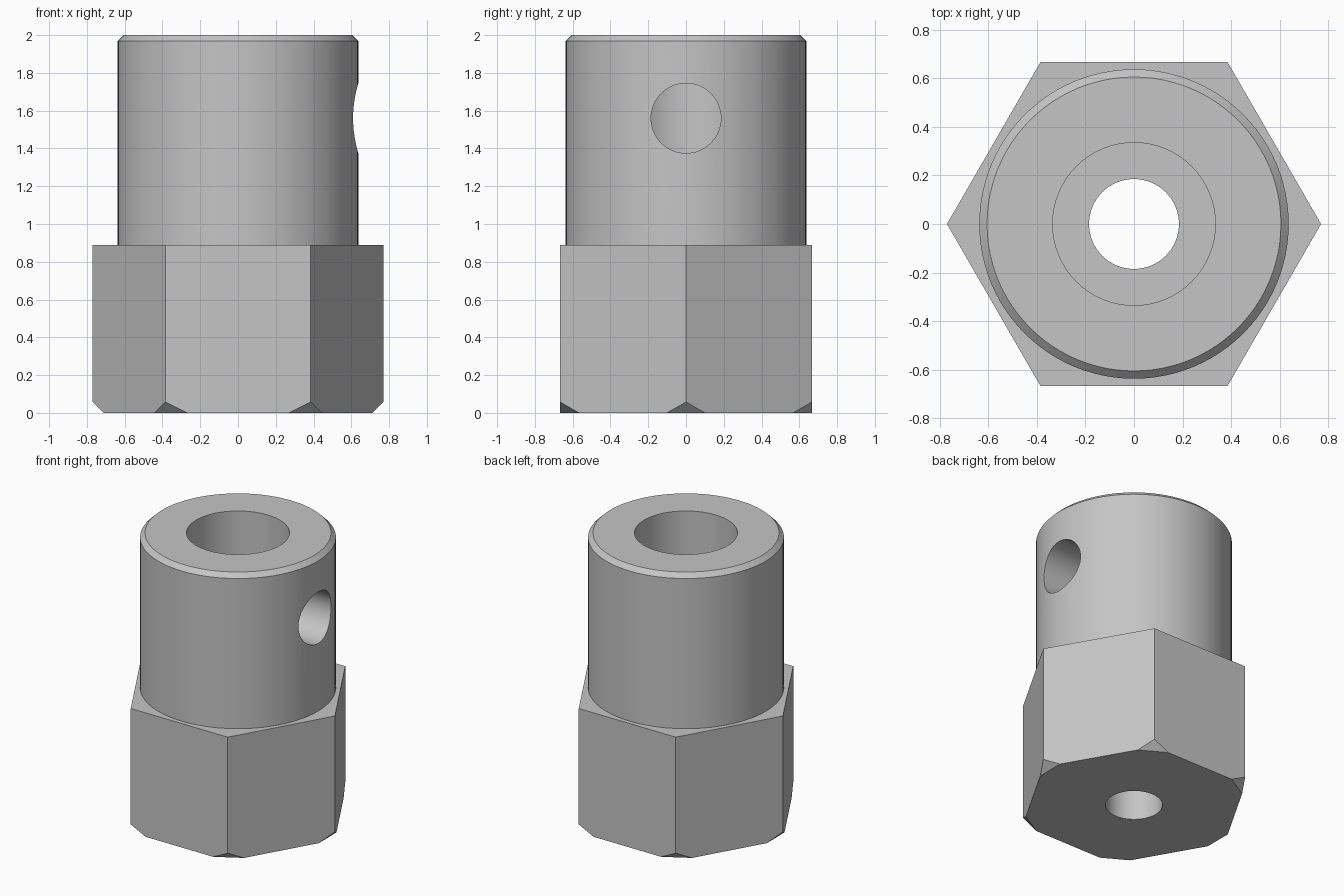
import bpy
import bmesh
from math import cos, sin, radians
from mathutils import Matrix, Vector

cube = bpy.data.objects.get("Cube")
if cube:
    bpy.data.objects.remove(cube, do_unlink=True)

# Single grey metal
grey = bpy.data.materials.new("grey_metal")
grey.use_nodes = True
colour = (0.56, 0.56, 0.56, 1)
grey.diffuse_color = colour
grey.node_tree.nodes["Principled BSDF"].inputs["Base Color"].default_value = colour

HEX_R, HEX_TOP = 0.77, 0.89
BARREL_R, TOP, CHAMFER = 0.637, 2.0, 0.032
SHAFT_R, SCREW_R, SIDE_R = 0.335, 0.185, 0.185
SIDE_Z = 1.56


def finish(bm, name):
    bmesh.ops.recalc_face_normals(bm, faces=bm.faces[:])
    mesh = bpy.data.meshes.new(name)
    bm.to_mesh(mesh)
    bm.free()
    mesh.materials.append(grey)
    obj = bpy.data.objects.new(name, mesh)
    bpy.context.collection.objects.link(obj)
    return obj


def prism(bm, radius, z0, z1, sides):
    """Upright capped prism between two heights."""
    bmesh.ops.create_cone(bm, cap_ends=True, segments=sides,
                          radius1=radius, radius2=radius, depth=z1 - z0,
                          matrix=Matrix.Translation((0, 0, (z0 + z1) / 2)))


def combine(target, tool, operation):
    """Apply a boolean and discard the tool."""
    mod = target.modifiers.new(operation, "BOOLEAN")
    mod.operation, mod.solver, mod.object = operation, "EXACT", tool
    bpy.context.view_layer.objects.active = target
    bpy.ops.object.modifier_apply(modifier=mod.name)
    bpy.data.objects.remove(tool, do_unlink=True)


# Hexagonal base with corners on the x axis, lower corners cut at 45 degrees
bm = bmesh.new()
prism(bm, HEX_R, 0, HEX_TOP, 6)
corner = max((v.co for v in bm.verts), key=lambda c: c.x)
if corner.x < HEX_R - 0.01:
    bmesh.ops.rotate(bm, verts=bm.verts[:], matrix=Matrix.Rotation(radians(30), 3, "Z"))
for i in range(6):
    a = radians(60 * i)
    outward = Vector((cos(a), sin(a), -1))
    on_plane = Vector((cos(a), sin(a), 0)) * (HEX_R - 0.058)
    bmesh.ops.bisect_plane(bm, geom=bm.verts[:] + bm.edges[:] + bm.faces[:],
                           plane_co=on_plane, plane_no=outward, clear_outer=True)
    bmesh.ops.holes_fill(bm, edges=[e for e in bm.edges if e.is_boundary], sides=0)
body = finish(bm, "hex_hub")

# Round barrel with a chamfered top rim
bm = bmesh.new()
prism(bm, BARREL_R, HEX_TOP / 2, TOP, 96)
rim = [e for e in bm.edges if all(v.co.z > TOP - 0.001 for v in e.verts)]
bmesh.ops.bevel(bm, geom=rim, offset=CHAMFER, segments=1, affect="EDGES")
combine(body, finish(bm, "barrel"), "UNION")

# Wide shaft bore from the top, narrow screw hole through the base
for name, radius, z0, z1 in (("shaft_bore", SHAFT_R, HEX_TOP, TOP + 0.2),
                             ("screw_hole", SCREW_R, -0.2, HEX_TOP + 0.2)):
    bm = bmesh.new()
    prism(bm, radius, z0, z1, 64)
    combine(body, finish(bm, name), "DIFFERENCE")

# Set screw hole through the left wall into the bore
bm = bmesh.new()
prism(bm, SIDE_R, 0.1, 1.0, 64)
bmesh.ops.transform(bm, verts=bm.verts[:],
                    matrix=Matrix.Translation((0, 0, SIDE_Z)) @ Matrix.Rotation(radians(90), 4, "Y"))
combine(body, finish(bm, "set_screw_hole"), "DIFFERENCE")

# Smooth round walls, sharp edges
bpy.ops.object.select_all(action="DESELECT")
body.select_set(True)
bpy.context.view_layer.objects.active = body
bpy.ops.object.shade_smooth_by_angle(angle=radians(25))
